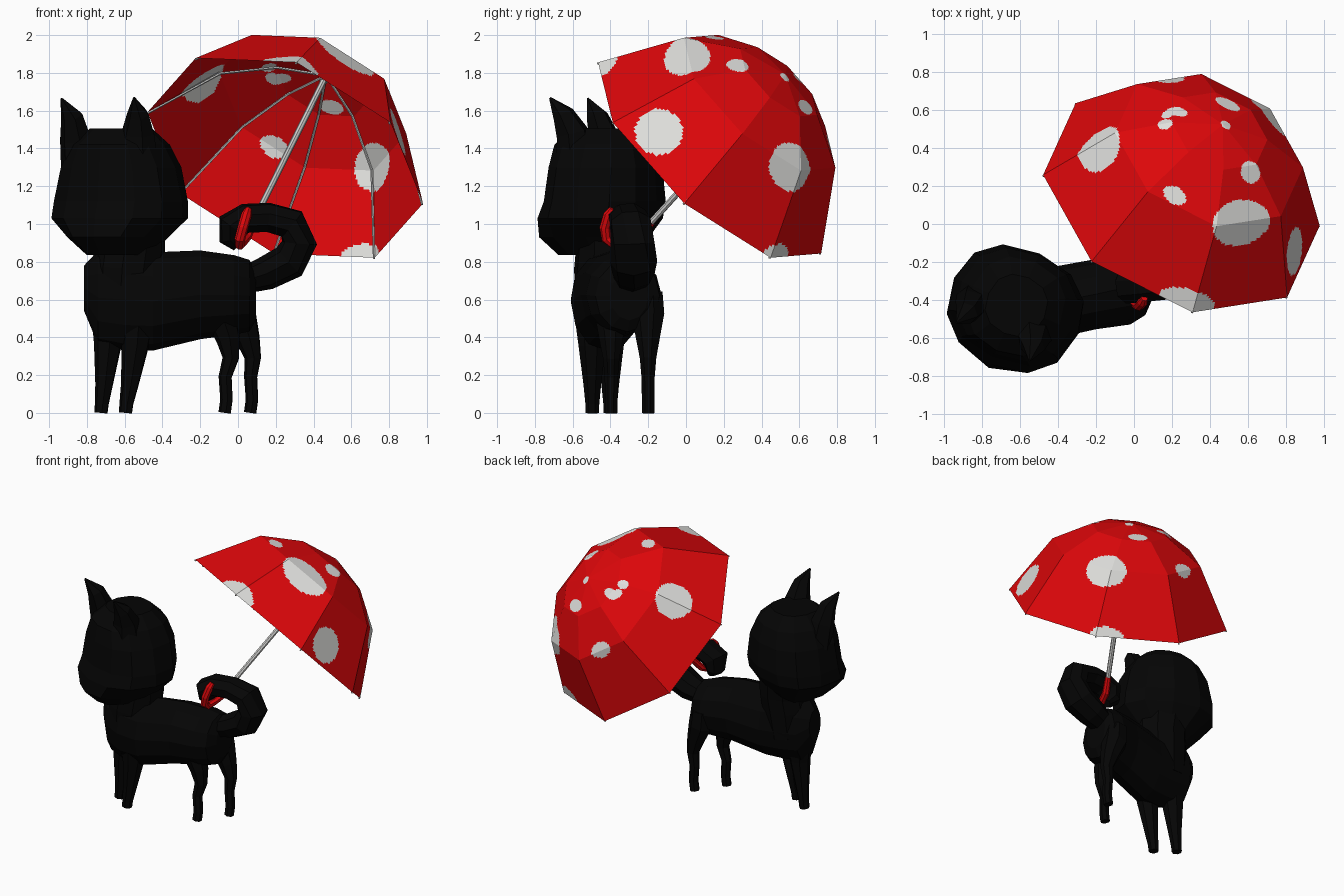
import bpy, bmesh, math
from mathutils import Vector as V

if "Cube" in bpy.data.objects:
    bpy.data.objects.remove(bpy.data.objects["Cube"])


def material(name, color):
    m = bpy.data.materials.new(name)
    m.diffuse_color = (*color, 1)
    m.use_nodes = True
    m.node_tree.nodes["Principled BSDF"].inputs["Base Color"].default_value = m.diffuse_color
    return m


BLACK = material("black_fur", (0.0015, 0.0015, 0.0015))
RED = material("red_fabric", (0.72, 0.002, 0.003))
WHITE = material("white_spot", (0.74, 0.74, 0.72))
STEEL = material("steel_grey", (0.62, 0.62, 0.61))


def finish(bm, name, *mats):
    bmesh.ops.recalc_face_normals(bm, faces=bm.faces)
    me = bpy.data.meshes.new(name)
    bm.to_mesh(me)
    bm.free()
    for m in mats:
        me.materials.append(m)
    ob = bpy.data.objects.new(name, me)
    bpy.context.collection.objects.link(ob)
    return ob


def loft(name, rings, mat):
    """Skin a list of equal-length point rings and cap both ends."""
    bm = bmesh.new()
    vs = [[bm.verts.new(p) for p in r] for r in rings]
    n = len(vs[0])
    for a, b in zip(vs, vs[1:]):
        for i in range(n):
            j = (i + 1) % n
            bm.faces.new((a[i], a[j], b[j], b[i]))
    bm.faces.new(vs[0])
    bm.faces.new(vs[-1])
    return finish(bm, name, mat)


def tube(name, path, mat, sides=8):
    """Tube along (x, y, z, radius) points."""
    pts = [V(p[:3]) for p in path]
    rings, u = [], None
    for i, p in enumerate(pts):
        t = (pts[min(i + 1, len(pts) - 1)] - pts[max(i - 1, 0)]).normalized()
        if u is None:
            u = t.orthogonal()
        u = (u - t * u.dot(t)).normalized()
        w = t.cross(u)
        r = path[i][3]
        rings.append([p + r * (u * math.cos(a) + w * math.sin(a))
                      for a in (math.tau * k / sides for k in range(sides))])
    return loft(name, rings, mat)


# ---------------- umbrella ----------------
CENTER = V((0.25, 0.125, 1.35))
AXIS = V((0.346, 0.63, 0.695)).normalized()
E1 = V((0.076, -0.757, 0.649))
E1 = (E1 - AXIS * E1.dot(AXIS)).normalized()
E2 = E1.cross(AXIS)
if E2.x > 0:
    E2 = -E2
PROFILE = [(0.78, 0.0), (0.53, 0.42), (0.27, 0.58), (0.0, 0.635)]


def dome(deg, r, h):
    a = math.radians(deg)
    return CENTER + AXIS * h + r * (E1 * math.cos(a) + E2 * math.sin(a))


def on_canopy(deg, r):
    """Point of the eight-sided canopy at a given angle and radius."""
    off = (deg % 45) - 22.5
    rc = r * math.cos(math.radians(off)) / math.cos(math.radians(22.5))
    for (r0, h0), (r1, h1) in zip(PROFILE, PROFILE[1:]):
        if rc >= r1:
            return dome(deg, r, h0 + (h1 - h0) * (r0 - rc) / (r0 - r1))


# spots: angle, radius, half width around, half width along the slope
SPOTS = [(88, 0.585, 0.135, 0.135), (3, 0.76, 0.18, 0.10), (342, 0.495, 0.18, 0.125),
         (301, 0.655, 0.13, 0.125), (230, 0.515, 0.15, 0.13), (219, 0.755, 0.13, 0.08),
         (158, 0.485, 0.08, 0.055), (197, 0.20, 0.07, 0.045), (325, 0.285, 0.06, 0.06),
         (31, 0.455, 0.065, 0.045), (250, 0.02, 0.03, 0.028), (110, 0.25, 0.035, 0.06),
         (104, 0.29, 0.03, 0.03), (90, 0.30, 0.035, 0.04)]
spot_frames = []
for deg, r, wa, wb in SPOTS:
    a = math.radians(deg)
    spot_frames.append((on_canopy(deg, r), E2 * math.cos(a) - E1 * math.sin(a), wa, wb))


def in_spot(p):
    for c, t, wa, wb in spot_frames:
        d = p - c
        side = d.dot(t)
        slope2 = max(d.length_squared - side * side, 0)
        if (side / wa) ** 2 + slope2 / wb ** 2 < 1:
            return True
    return False


# canopy: eight panels, finely cut so the spots are faces
bm = bmesh.new()
rings = [[bm.verts.new(dome(45 * k, r, h)) for k in range(8)] for r, h in PROFILE[:-1]]
apex = bm.verts.new(dome(0, *PROFILE[-1]))
for k in range(8):
    j = (k + 1) % 8
    for lo, hi in zip(rings, rings[1:]):
        bm.faces.new((lo[k], lo[j], hi[j], hi[k]))
    bm.faces.new((rings[-1][k], rings[-1][j], apex))
bmesh.ops.subdivide_edges(bm, edges=bm.edges[:], cuts=35, use_grid_fill=True)
for f in bm.faces:
    f.material_index = int(in_spot(f.calc_center_median()))
canopy = finish(bm, "umbrella_canopy", RED, WHITE)
if sum(p.normal.dot(AXIS) for p in canopy.data.polygons) < 0:
    canopy.data.flip_normals()

# ribs just inside the canopy folds, with tips at the rim
for k in range(8):
    path = [(*dome(45 * k, max(r - 0.011, 0), h - 0.008), 0.007) for r, h in PROFILE]
    path[0] = (*dome(45 * k, 0.778, -0.008), 0.006)
    tube(f"umbrella_rib_{k + 1}", path, STEEL, 5)

# shaft, hub and hooked handle
shaft_end = CENTER - AXIS * 0.50
tube("umbrella_shaft", [(*dome(0, 0, 0.62), 0.017), (*shaft_end, 0.017)], STEEL, 8)
tube("umbrella_hub", [(*dome(0, 0, 0.615), 0.025), (*dome(0, 0, 0.58), 0.022)], STEEL, 8)
tube("umbrella_handle", [(*(shaft_end + AXIS * 0.01), 0.022), (0.045, -0.25, 0.93, 0.026),
                         (0.02, -0.32, 0.90, 0.027), (0.01, -0.38, 0.89, 0.027),
                         (0.01, -0.42, 0.92, 0.028), (0.025, -0.43, 0.98, 0.028),
                         (0.045, -0.41, 1.05, 0.028), (0.055, -0.39, 1.08, 0.018)], RED, 8)

# ---------------- animal ----------------
# body: rings across the length (x, y, z, half width, half height)
BODY = [(-0.815, -0.40, 0.66, 0.07, 0.12), (-0.74, -0.41, 0.61, 0.14, 0.25),
        (-0.60, -0.43, 0.60, 0.18, 0.27), (-0.45, -0.42, 0.59, 0.19, 0.26),
        (-0.20, -0.37, 0.625, 0.185, 0.235), (-0.02, -0.33, 0.625, 0.20, 0.21),
        (0.06, -0.31, 0.62, 0.17, 0.19), (0.095, -0.30, 0.62, 0.10, 0.13)]
angles = [math.tau * k / 12 for k in range(12)]
loft("body", [[(x, y + w * math.cos(a), z + h * math.sin(a)) for a in angles]
              for x, y, z, w, h in BODY], BLACK)
tube("neck", [(-0.60, -0.42, 0.55, 0.17), (-0.585, -0.41, 0.75, 0.185),
              (-0.57, -0.40, 0.86, 0.185), (-0.58, -0.40, 0.98, 0.20)], BLACK, 10)

# head: stacked rings turned a little to the side (z, half width, front, back)
HEAD = [(0.835, 0.15, 0.26, 0.15), (0.93, 0.25, 0.36, 0.22), (1.03, 0.36, 0.34, 0.28),
        (1.12, 0.355, 0.30, 0.30), (1.30, 0.315, 0.28, 0.29), (1.42, 0.25, 0.26, 0.25),
        (1.505, 0.16, 0.16, 0.16)]
yaw = math.radians(24)
FWD = V((-math.sin(yaw), -math.cos(yaw), 0))
SIDE = V((math.cos(yaw), -math.sin(yaw), 0))


def boxy(v):
    return math.copysign(abs(v) ** 0.85, v) if abs(v) > 1e-6 else 0.0


head_rings = []
for z, w, front, back in HEAD:
    c = V((-0.62, -0.43, z))
    head_rings.append([c + SIDE * w * boxy(math.cos(a))
                       + FWD * boxy(math.sin(a)) * (front if math.sin(a) > 0 else back)
                       for a in angles])
loft("head", head_rings, BLACK)

# pointed ears
tube("left_ear", [(-0.84, -0.40, 1.28, 0.10), (-0.86, -0.43, 1.45, 0.085),
                  (-0.88, -0.47, 1.57, 0.06), (-0.935, -0.52, 1.665, 0.006)], BLACK, 6)
tube("right_ear", [(-0.53, -0.58, 1.32, 0.11), (-0.53, -0.60, 1.48, 0.09),
                   (-0.53, -0.65, 1.58, 0.06), (-0.55, -0.72, 1.668, 0.006)], BLACK, 6)

# legs
FRONT = [("left_front_leg", -0.72, -0.40, 0.04), ("right_front_leg", -0.59, -0.495, 0.06)]
for name, x, y, lean in FRONT:
    tube(name, [(x + lean, y, 0.55, 0.10), (x + lean * 0.8, y, 0.36, 0.075),
                (x + lean * 0.3, y, 0.15, 0.048), (x, y, 0.05, 0.038),
                (x - 0.005, y, 0.0, 0.036)], BLACK, 7)
HIND = [("left_hind_leg", -0.065, -0.395, 0.03), ("right_hind_leg", 0.07, -0.20, 0.0)]
for name, x, y, lean in HIND:
    tube(name, [(x - 0.07 + lean, y, 0.64, 0.08), (x - 0.06 + lean, y, 0.52, 0.09),
                (x - 0.015 + lean, y, 0.39, 0.065), (x + 0.01 + lean * 0.6, y, 0.29, 0.045),
                (x - 0.002, y, 0.19, 0.036), (x + 0.005, y, 0.07, 0.034),
                (x - 0.005, y, 0.0, 0.034)], BLACK, 7)

# bushy tail curling round the handle, fuller from side to side
tail = tube("tail", [(0.03, -0.29, 0.70, 0.07), (0.15, -0.28, 0.74, 0.09),
                     (0.27, -0.28, 0.80, 0.10), (0.325, -0.285, 0.90, 0.095),
                     (0.285, -0.29, 1.00, 0.09), (0.16, -0.30, 1.035, 0.08),
                     (0.04, -0.31, 1.03, 0.08), (-0.03, -0.31, 0.99, 0.085),
                     (-0.035, -0.30, 0.92, 0.065), (0.0, -0.30, 0.88, 0.03)], BLACK, 8)
for v in tail.data.vertices:
    v.co.y = -0.29 + (v.co.y + 0.29) * 1.25
